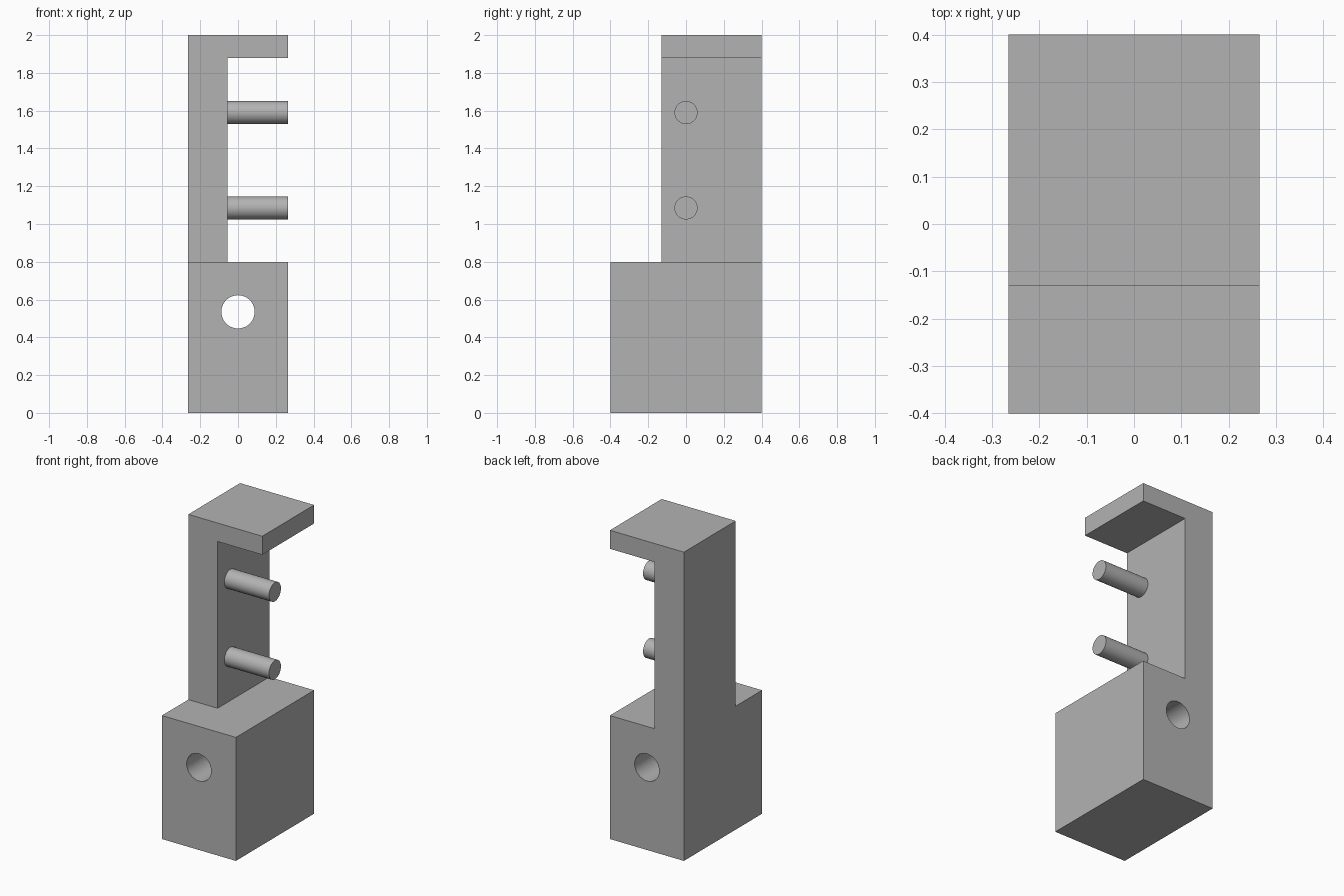
import bpy, bmesh, math
from mathutils import Matrix, Vector

cube = bpy.data.objects.get("Cube")
if cube:
    bpy.data.objects.remove(cube, do_unlink=True)

# Overall dimensions
HALF_X, HALF_Y = 0.265, 0.4
BASE_TOP, TOP = 0.8, 2.0
WALL_X = -0.055        # inner face of the upright
SHELF_Z = 1.88         # underside of the top shelf
UPRIGHT_FRONT = -0.13

grey = bpy.data.materials.new("plain grey")
grey.use_nodes = True
GREY = (0.45, 0.45, 0.45, 1)
grey.diffuse_color = GREY
grey.node_tree.nodes["Principled BSDF"].inputs["Base Color"].default_value = GREY


def make_object(name, bm):
    bmesh.ops.recalc_face_normals(bm, faces=bm.faces[:])
    mesh = bpy.data.meshes.new(name)
    bm.to_mesh(mesh)
    bm.free()
    mesh.materials.append(grey)
    obj = bpy.data.objects.new(name, mesh)
    bpy.context.collection.objects.link(obj)
    return obj


def make_cylinder(name, radius, length, centre, axis):
    bm = bmesh.new()
    turn = Vector((0, 0, 1)).rotation_difference(Vector(axis)).to_matrix().to_4x4()
    bmesh.ops.create_cone(bm, cap_ends=True, segments=48, radius1=radius,
                          radius2=radius, depth=length,
                          matrix=Matrix.Translation(centre) @ turn)
    return make_object(name, bm)


def smooth(obj):
    bpy.ops.object.select_all(action="DESELECT")
    obj.select_set(True)
    bpy.context.view_layer.objects.active = obj
    bpy.ops.object.shade_smooth_by_angle(angle=math.radians(30))


def extrude_y(bm, faces, distance):
    new = bmesh.ops.extrude_face_region(bm, geom=faces)["geom"]
    verts = [g for g in new if isinstance(g, bmesh.types.BMVert)]
    bmesh.ops.delete(bm, geom=faces, context="FACES_ONLY") if distance < -0.5 else None
    bmesh.ops.translate(bm, verts=verts, vec=(0, distance, 0))
    return [g for g in new if isinstance(g, bmesh.types.BMFace)]


def prism(name, profile, front, back):
    bm = bmesh.new()
    face = bm.faces.new([bm.verts.new((x, back, z)) for x, z in profile])
    new = bmesh.ops.extrude_face_region(bm, geom=[face])["geom"]
    verts = [g for g in new if isinstance(g, bmesh.types.BMVert)]
    bmesh.ops.translate(bm, verts=verts, vec=(0, front - back, 0))
    return make_object(name, bm)


def boolean(target, tool, operation):
    mod = target.modifiers.new(operation.lower(), "BOOLEAN")
    mod.operation, mod.solver, mod.object = operation, "EXACT", tool
    bpy.context.view_layer.objects.active = target
    bpy.ops.object.modifier_apply(modifier=mod.name)
    bpy.data.objects.remove(tool, do_unlink=True)


# Bracket body: C-shaped rear section joined to the deeper base block
body = prism("bracket_body", [
    (-HALF_X, 0), (HALF_X, 0), (HALF_X, BASE_TOP), (WALL_X, BASE_TOP),
    (WALL_X, SHELF_Z), (HALF_X, SHELF_Z), (HALF_X, TOP), (-HALF_X, TOP),
], UPRIGHT_FRONT, HALF_Y)
base = prism("base_block", [
    (-HALF_X, 0), (HALF_X, 0), (HALF_X, BASE_TOP), (-HALF_X, BASE_TOP),
], -HALF_Y, HALF_Y)
boolean(body, base, "UNION")

# Round hole running front to back through the base
drill = make_cylinder("hole_cutter", 0.088, 1.0, (0, 0, 0.535), (0, 1, 0))
drill.hide_render = True
boolean(body, drill, "DIFFERENCE")
smooth(body)

# Two pegs standing out from the upright, slightly sunk into it
SINK = 0.02
for name, z in (("lower_peg", 1.085), ("upper_peg", 1.59)):
    start = WALL_X - SINK
    peg = make_cylinder(name, 0.061, HALF_X - start,
                        ((start + HALF_X) / 2, 0, z), (1, 0, 0))
    smooth(peg)
